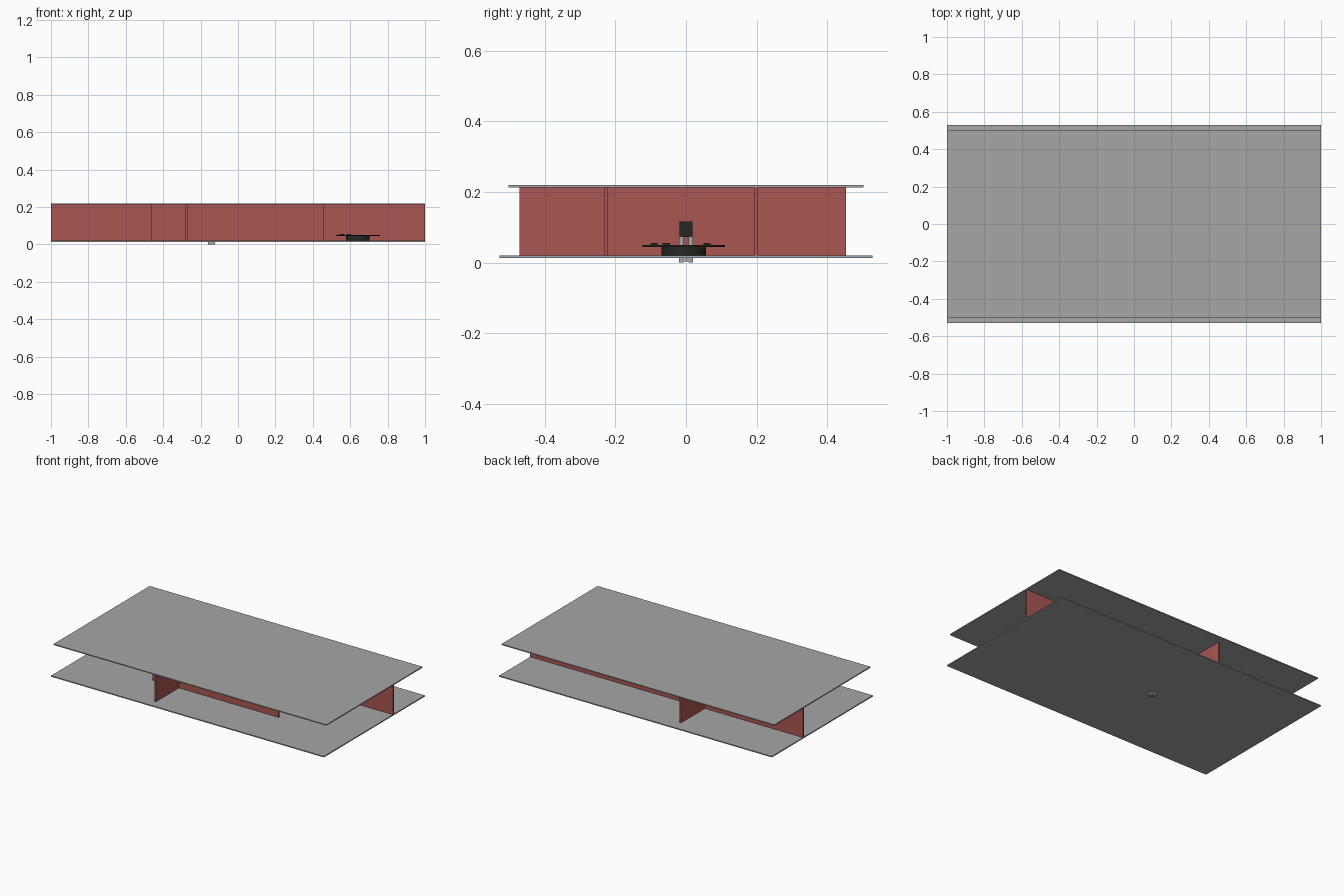
import bpy, math

if "Cube" in bpy.data.objects:
    bpy.data.objects.remove(bpy.data.objects["Cube"])


def material(name, rgb):
    m = bpy.data.materials.new(name)
    m.diffuse_color = (*rgb, 1)
    m.use_nodes = True
    m.node_tree.nodes["Principled BSDF"].inputs["Base Color"].default_value = m.diffuse_color
    return m


GREY = material("plate grey", (0.38, 0.38, 0.38))
RED = material("wall red", (0.40, 0.092, 0.082))
BLACK = material("dark plastic", (0.02, 0.021, 0.016))


def box(name, lo, hi, mat):
    bpy.ops.mesh.primitive_cube_add(size=1, location=[(a + b) / 2 for a, b in zip(lo, hi)])
    o = bpy.context.object
    o.name = name
    o.scale = [b - a for a, b in zip(lo, hi)]
    bpy.ops.object.transform_apply(location=False, rotation=False, scale=True)
    o.data.materials.append(mat)
    return o


def disc(name, x, y, z0, z1, r, mat):
    bpy.ops.mesh.primitive_cylinder_add(vertices=48, radius=r, depth=z1 - z0,
                                        location=(x, y, (z0 + z1) / 2))
    o = bpy.context.object
    o.name = name
    o.data.materials.append(mat)
    bpy.ops.object.shade_smooth_by_angle()
    return o


# Floor and roof plates
box("bottom_plate", (-1, -0.529, 0.013), (1, 0.529, 0.020), GREY)
box("top_plate", (-1, -0.503, 0.213), (1, 0.503, 0.220), GREY)

# Inner walls between the plates
box("long_wall", (-1, 0.194, 0.02), (1, 0.203, 0.213), RED)
box("short_wall", (-0.465, -0.232, 0.02), (0.46, -0.222, 0.213), RED)
box("cross_wall", (-0.280, -0.472, 0.02), (-0.271, 0.453, 0.213), RED)

# Round unit: drum, thin flange and small raised lugs
cx, cy = 0.641, -0.006
disc("drum", cx, cy, 0.02, 0.045, 0.063, BLACK)
disc("flange", cx, cy, 0.045, 0.050, 0.117, BLACK)
for i, (dx, dy) in enumerate([(-0.05, -0.085), (-0.085, -0.05), (-0.085, 0.065)]):
    box(f"lug_{i}", (cx + dx - 0.012, cy + dy - 0.01, 0.05),
        (cx + dx + 0.012, cy + dy + 0.01, 0.055), BLACK)

# Small device through the floor: foot rails, pillars and head
x0, x1 = -0.161, -0.123
for side in (-1, 1):
    ya, yb = sorted((side * 0.020, side * 0.007))
    box("device_pillar", (x0, ya, 0.0), (x1, yb, 0.072), GREY)
box("device_foot", (x0, -0.007, 0.003), (x1, 0.007, 0.013), GREY)
box("device_head", (x0, -0.019, 0.072), (x1, 0.019, 0.106), BLACK)
box("device_cap", (x0 + 0.003, -0.0185, 0.106), (x1 - 0.003, 0.0185, 0.116), BLACK)
